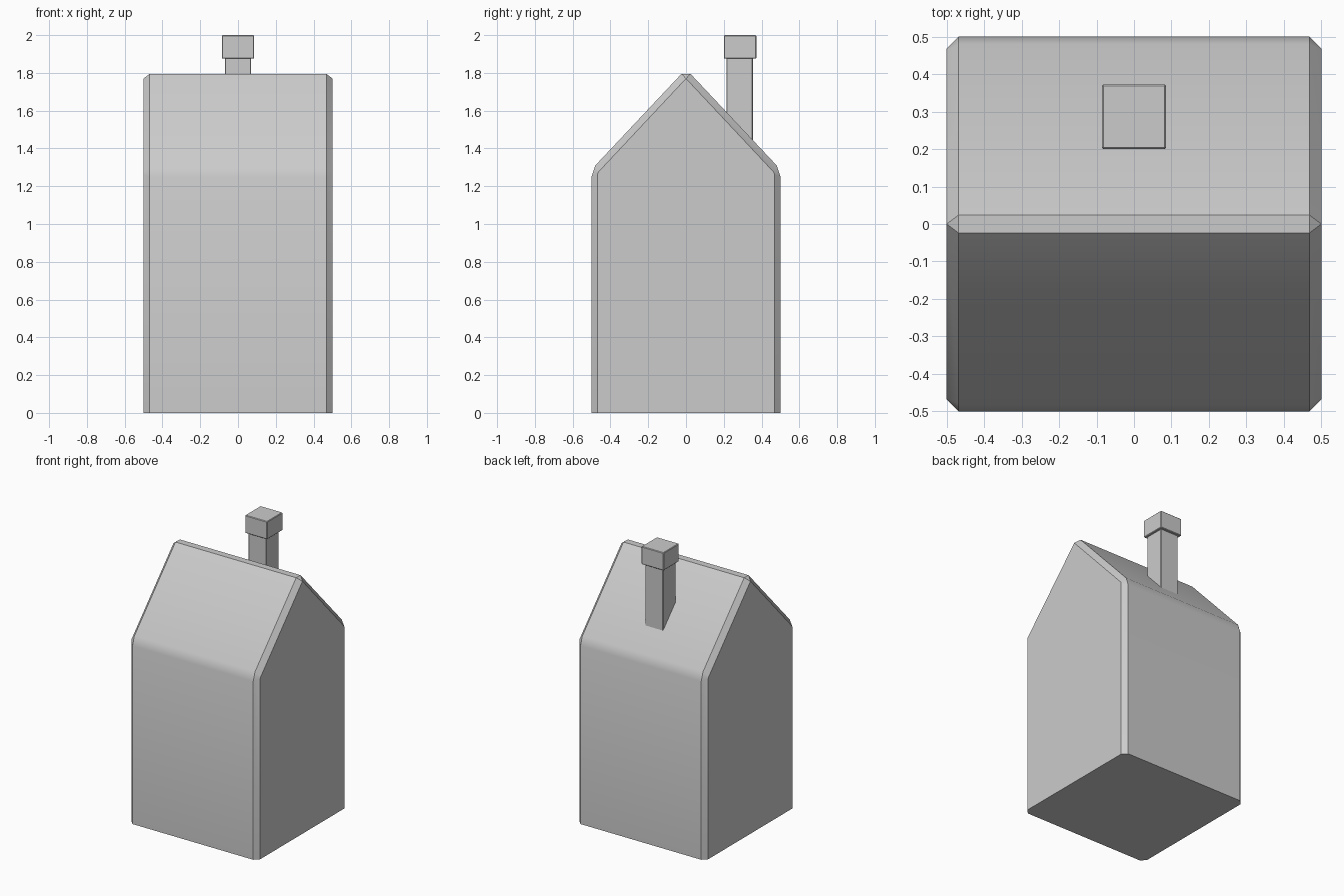
import bpy, bmesh

if "Cube" in bpy.data.objects:
    bpy.data.objects.remove(bpy.data.objects["Cube"])


def finish(name, bm):
    bmesh.ops.recalc_face_normals(bm, faces=bm.faces)
    mesh = bpy.data.meshes.new(name)
    bm.to_mesh(mesh)
    bm.free()
    obj = bpy.data.objects.new(name, mesh)
    bpy.context.collection.objects.link(obj)
    bpy.ops.object.select_all(action='DESELECT')
    obj.select_set(True)
    bpy.context.view_layer.objects.active = obj
    return obj


def box(name, half, y, z0, z1, bevel):
    bm = bmesh.new()
    bmesh.ops.create_cube(bm, size=1)
    bmesh.ops.scale(bm, vec=(2 * half, 2 * half, z1 - z0), verts=bm.verts)
    bmesh.ops.translate(bm, vec=(0, y, (z0 + z1) / 2), verts=bm.verts)
    bmesh.ops.bevel(bm, geom=bm.edges[:], offset=bevel, segments=1, affect='EDGES')
    return finish(name, bm)


# House body: gabled outer profile, inset gable ends form the chamfers
half_outer = [(0.5, 0), (0.5, 1.25), (0.48, 1.31), (0.024, 1.795)]
half_inner = [(0.468, 0), (0.468, 1.265), (0.464, 1.275), (0, 1.77)]


def full(profile):
    return profile + [(-y, z) for y, z in reversed(profile)]


bm = bmesh.new()
rings = []
for x, prof in ((-0.5, half_inner), (-0.468, half_outer), (0.468, half_outer), (0.5, half_inner)):
    rings.append([bm.verts.new((x, y, z)) for y, z in full(prof)])
for a, b in zip(rings, rings[1:]):
    n = len(a)
    for i in range(n):
        j = (i + 1) % n
        bm.faces.new((a[i], a[j], b[j], b[i]))
bm.faces.new(rings[0])
bm.faces.new(rings[-1])
bmesh.ops.remove_doubles(bm, verts=bm.verts, dist=0.0005)
finish("house_body", bm)
bpy.ops.object.shade_smooth_by_angle(angle=0.52)

# Chimney on the back slope
box("chimney_shaft", 0.07, 0.284, 1.35, 1.9, 0.004)
box("chimney_cap", 0.086, 0.286, 1.875, 2.0, 0.004)
